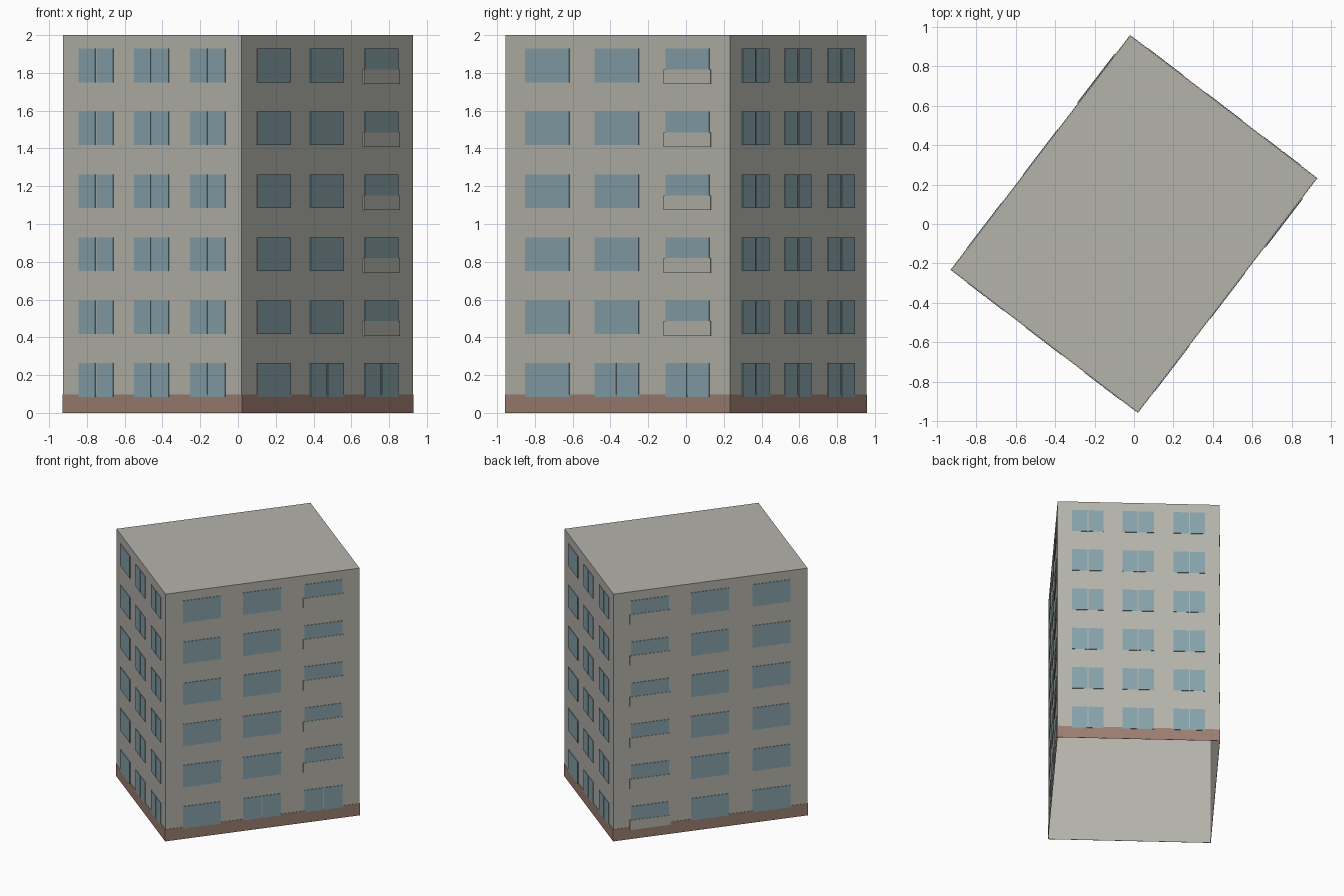
import bpy, bmesh, math
from mathutils import Matrix, Vector

if "Cube" in bpy.data.objects:
    bpy.data.objects.remove(bpy.data.objects["Cube"])

WIDTH, DEPTH, HEIGHT = 1.19, 1.494, 2.0
TURN = Matrix.Rotation(math.radians(-37.4), 4, 'Z')
COLUMNS = (0.187, 0.497, 0.813)             # window centres as share of wall length
SHARE = 0.195                               # window width as share of wall length
FLOORS = [0.085 + 0.333 * i for i in range(6)]
TALL, SILL = 0.178, 0.068                   # window height, parapet part of it


def material(name, colour):
    m = bpy.data.materials.new(name)
    m.use_nodes = True
    m.diffuse_color = (*colour, 1)
    m.node_tree.nodes["Principled BSDF"].inputs["Base Color"].default_value = (*colour, 1)
    return m


concrete = material("grey concrete", (0.456, 0.451, 0.407))
glass = material("blue glass", (0.24, 0.36, 0.40))
plinth = material("brown plinth", (0.33, 0.21, 0.165))


def finish(bm, name, mat):
    bmesh.ops.recalc_face_normals(bm, faces=bm.faces)
    mesh = bpy.data.meshes.new(name)
    bm.to_mesh(mesh)
    bm.free()
    mesh.materials.append(mat)
    bpy.context.collection.objects.link(bpy.data.objects.new(name, mesh))


def plate(bm, wall, u0, u1, z0, z1, out):
    """Thin slab on a wall, from distance u0 to u1 along it."""
    start, along, normal = wall
    near = 0.001
    size = Matrix.Diagonal((u1 - u0, out - near, z1 - z0, 1))
    axes = Matrix((along, normal, Vector((0, 0, 1)))).transposed().to_4x4()
    centre = start + along * (u0 + u1) / 2 + normal * (out + near) / 2
    centre.z = (z0 + z1) / 2
    bmesh.ops.create_cube(bm, size=1, matrix=Matrix.Translation(centre) @ axes @ size)


# Shell, open underneath
bm = bmesh.new()
bmesh.ops.create_cube(bm, size=1, matrix=TURN @ Matrix.Translation((0, 0, HEIGHT / 2))
                      @ Matrix.Diagonal((WIDTH, DEPTH, HEIGHT, 1)))
bmesh.ops.recalc_face_normals(bm, faces=bm.faces)
floor = [f for f in bm.faces if f.calc_center_median().z < 0.01]
bmesh.ops.delete(bm, geom=floor, context='FACES_ONLY')
finish(bm, "building_shell", concrete)

# Four walls: start corner, direction, outward normal
corners = [TURN @ Vector((x * WIDTH / 2, y * DEPTH / 2, 0))
           for x, y in ((-1, -1), (1, -1), (1, 1), (-1, 1))]
walls = {}
for i, name in enumerate(("front", "right", "back", "left")):
    along = (corners[(i + 1) % 4] - corners[i])
    length = along.length
    along.normalize()
    walls[name] = ((corners[i], along, Vector((along.y, -along.x, 0))), length)

for name, (wall, length) in walls.items():
    # Brown strip at the foot of the wall
    bm = bmesh.new()
    plate(bm, wall, -0.002, length + 0.002, 0, 0.097, 0.003)
    finish(bm, name + "_plinth", plinth)

    # Windows and balcony parapets
    panes, parapets = bmesh.new(), bmesh.new()
    for row, z in enumerate(FLOORS):
        for col, share in enumerate(COLUMNS):
            mid, half = share * length, SHARE * length / 2
            end_wall = name in ("front", "back")
            split = end_wall or (name == "right" and row == 0 and col > 0)
            balcony = (name == "right" and col == 2 and row > 0) or (name == "left" and col == 0)
            bottom = z + SILL if balcony else z
            if split:
                plate(panes, wall, mid - half, mid - 0.004, bottom, z + TALL, 0.005)
                plate(panes, wall, mid + 0.004, mid + half, bottom, z + TALL, 0.005)
            else:
                plate(panes, wall, mid - half, mid + half, bottom, z + TALL, 0.005)
            if balcony:
                plate(parapets, wall, mid - half - 0.01, mid + half + 0.01,
                      z - 0.01, bottom, 0.008)
    finish(panes, name + "_windows", glass)
    if parapets.faces:
        finish(parapets, name + "_parapets", concrete)
    else:
        parapets.free()
